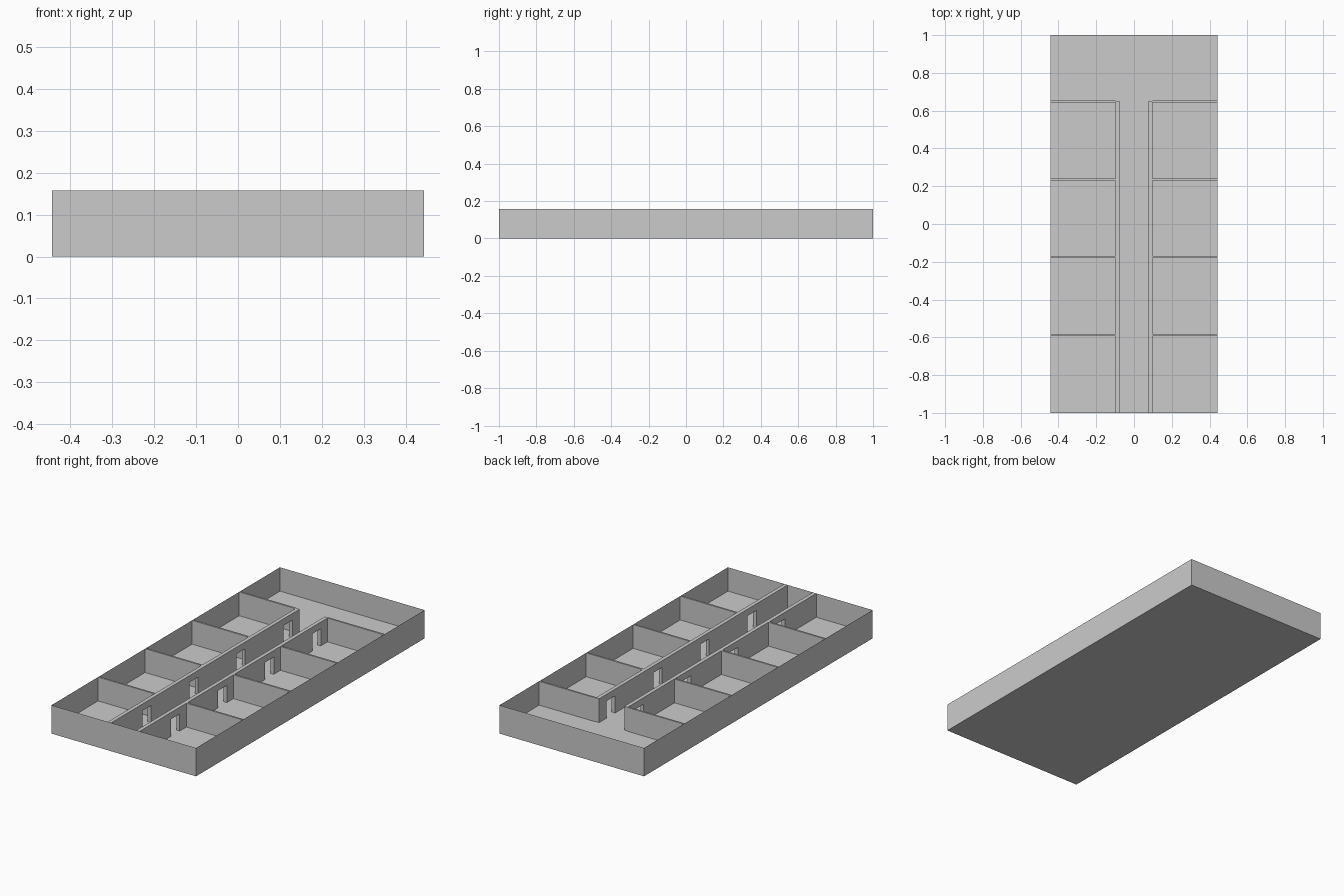
import bpy, bmesh

if "Cube" in bpy.data.objects:
    bpy.data.objects.remove(bpy.data.objects["Cube"])

HX, HY, TOP, FLOOR = 0.443, 1.0, 0.157, 0.025
WALL_IN, WALL_OUT, WALL_END = 0.077, 0.098, 0.65
DOOR_W, DOOR_TOP = 0.075, 0.12
PARTITIONS = [-0.592, -0.180, 0.231, 0.643]   # front side of each partition
PART_T = 0.010


def finish(name, bm, mirrored=False):
    bmesh.ops.recalc_face_normals(bm, faces=bm.faces[:])
    me = bpy.data.meshes.new(name)
    bm.to_mesh(me)
    bm.free()
    ob = bpy.data.objects.new(name, me)
    bpy.context.collection.objects.link(ob)
    if mirrored:
        ob.modifiers.new("mirror", 'MIRROR').use_mirror_merge = False
    return ob


def box(name, x0, x1, y0, y1, z0, z1, mirrored=False):
    bm = bmesh.new()
    bmesh.ops.create_cube(bm, size=1)
    for v in bm.verts:
        v.co.x = x1 if v.co.x > 0 else x0
        v.co.y = y1 if v.co.y > 0 else y0
        v.co.z = z1 if v.co.z > 0 else z0
    return finish(name, bm, mirrored)


# Floor slab
box("floor_slab", -HX, HX, -HY, HY, 0, FLOOR)

# Paper-thin outer walls standing on the slab edge
bm = bmesh.new()
ring = [(-HX, -HY), (HX, -HY), (HX, HY), (-HX, HY)]
low = [bm.verts.new((x, y, FLOOR)) for x, y in ring]
high = [bm.verts.new((x, y, TOP)) for x, y in ring]
for i in range(4):
    j = (i + 1) % 4
    bm.faces.new((low[i], low[j], high[j], high[i]))
finish("outer_walls", bm)

# Corridor walls: side profile with a doorway notch per room, extruded in x
profile = [(-HY, FLOOR)]
for p in PARTITIONS:
    d1 = p - 0.058
    d0 = d1 - DOOR_W
    profile += [(d0, FLOOR), (d0, DOOR_TOP), (d1, DOOR_TOP), (d1, FLOOR)]
profile += [(WALL_END, FLOOR), (WALL_END, TOP), (-HY, TOP)]
bm = bmesh.new()
face = bm.faces.new([bm.verts.new((WALL_IN, y, z)) for y, z in profile])
res = bmesh.ops.extrude_face_region(bm, geom=[face], use_keep_orig=True)
verts = [g for g in res["geom"] if isinstance(g, bmesh.types.BMVert)]
bmesh.ops.translate(bm, verts=verts, vec=(WALL_OUT - WALL_IN, 0, 0))
finish("corridor_wall", bm, mirrored=True)

# Room partitions on both sides of the corridor
for i, p in enumerate(PARTITIONS):
    box(f"partition_{i + 1}", WALL_OUT, HX, p, p + PART_T, FLOOR, TOP, mirrored=True)
